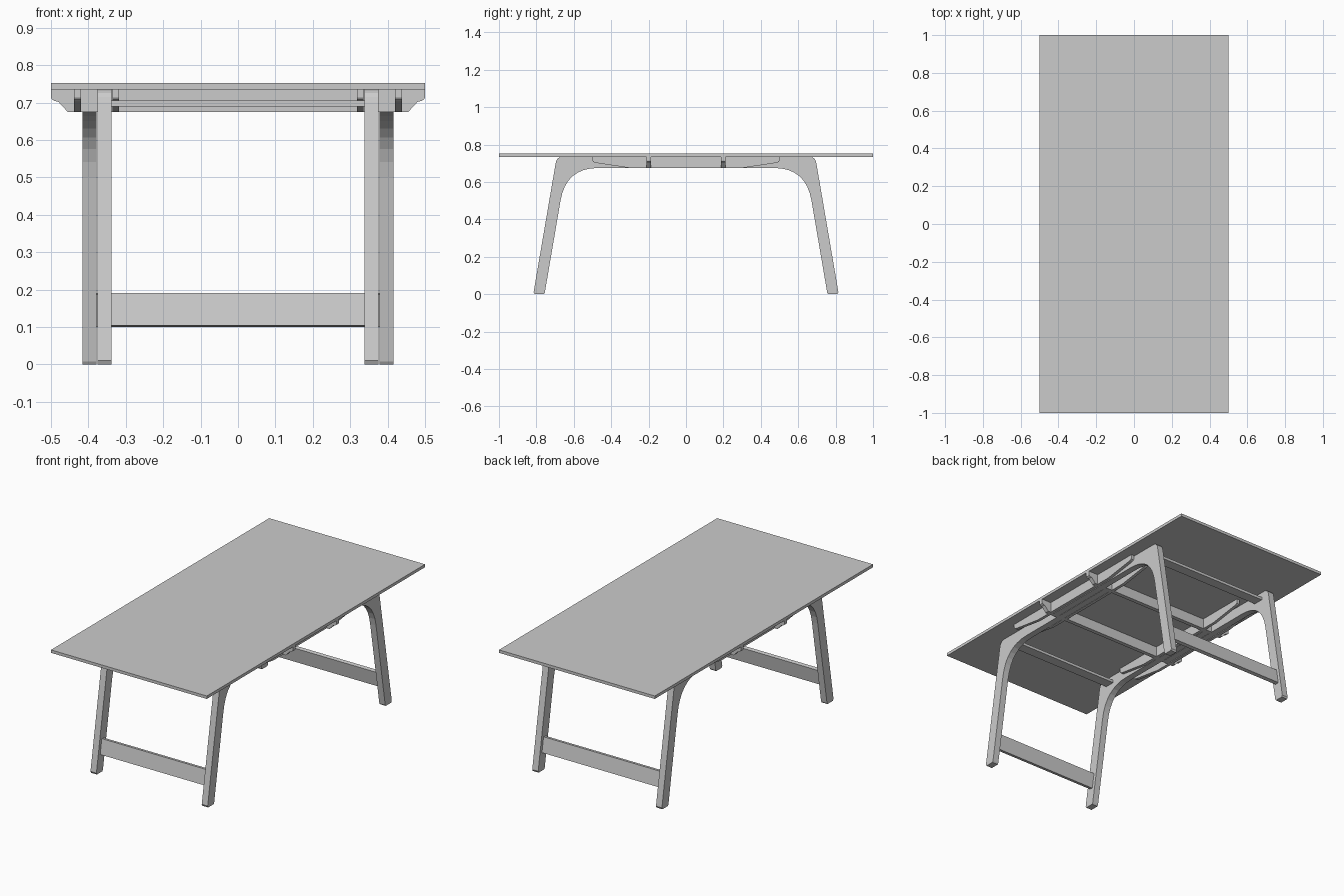
import bpy, bmesh, math
from mathutils import Matrix, Vector

if "Cube" in bpy.data.objects:
    bpy.data.objects.remove(bpy.data.objects["Cube"])


def prism(name, pts, origin, u, v, w, depth):
    """Extrude a 2D outline (in axes u, v) by depth along w."""
    o, u, v, w = (Vector(a) for a in (origin, u, v, w))
    bm = bmesh.new()
    face = bm.faces.new([bm.verts.new(o + u * a + v * b) for a, b in pts])
    ext = bmesh.ops.extrude_face_region(bm, geom=[face])
    moved = [e for e in ext["geom"] if isinstance(e, bmesh.types.BMVert)]
    bmesh.ops.translate(bm, verts=moved, vec=w * depth)
    bmesh.ops.recalc_face_normals(bm, faces=bm.faces)
    mesh = bpy.data.meshes.new(name)
    bm.to_mesh(mesh)
    bm.free()
    ob = bpy.data.objects.new(name, mesh)
    bpy.context.collection.objects.link(ob)
    return ob


def box(name, center, size, tilt=0.0):
    bm = bmesh.new()
    bmesh.ops.create_cube(bm, size=1)
    m = (Matrix.Translation(center) @ Matrix.Rotation(tilt, 4, 'X')
         @ Matrix.Diagonal((*size, 1)))
    bmesh.ops.transform(bm, matrix=m, verts=bm.verts)
    mesh = bpy.data.meshes.new(name)
    bm.to_mesh(mesh)
    bm.free()
    ob = bpy.data.objects.new(name, mesh)
    bpy.context.collection.objects.link(ob)
    return ob


def curve(a, b, c, n):
    a, b, c = Vector(a), Vector(b), Vector(c)
    return [tuple(a * (1 - t)**2 + b * 2 * t * (1 - t) + c * t * t)
            for t in (i / n for i in range(n + 1))]


X, Y, Z = (1, 0, 0), (0, 1, 0), (0, 0, 1)
TOP, LOW = 0.735, 0.675          # underside of the top, underside of the beams


def tapered(half, flat):
    """Bar outline with rounded, upswept ends."""
    end = ([(flat, LOW)] + curve((half - 0.02, 0.702), (half, 0.705), (half, 0.715), 3)
           + [(half, TOP)])
    return end + [(-a, b) for a, b in reversed(end)]


# table top
box("table_top", (0, 0, 0.7435), (1, 2, 0.017))

# bent leg with its beam; front pair sits inside the back pair
leg = ([(0.76, 0.0), (0.755, 0.008)]
       + curve((0.671, 0.5), (0.642, LOW), (0.47, LOW), 8)
       + [(-0.21, LOW), (-0.21, TOP)]
       + curve((0.662, TOP), (0.692, TOP), (0.697, 0.70), 4)
       + [(0.815, 0.01), (0.81, 0.0)])
for label, side, inner in (("front", -1, 0.338), ("back", 1, 0.378)):
    for lr, sx in (("left", -1), ("right", 1)):
        prism(f"{label}_{lr}_leg", leg, (sx * inner, 0, 0),
              (0, side, 0), Z, (sx, 0, 0), 0.038)
    # lower stretcher, leaning with the legs
    box(f"{label}_stretcher", (0, side * 0.762, 0.146),
        (2 * inner, 0.022, 0.088), side * math.radians(9.6))
    # flat upper brace between the leg tops
    box(f"{label}_brace", (0, side * 0.61, 0.698), (2 * inner, 0.06, 0.016))
    # cross bar under the top
    prism(f"{label}_cross_bar", tapered(0.5, 0.455), (0, side * 0.2 - 0.012, 0),
          X, Z, Y, 0.024)

# guide rails on both sides of the beams
for lr, sx in (("left", -1), ("right", 1)):
    for label, x in (("inner", 0.318), ("outer", 0.42)):
        prism(f"{lr}_{label}_rail", tapered(0.5, 0.3), (sx * x, 0, 0),
              Y, Z, (sx, 0, 0), 0.018)
